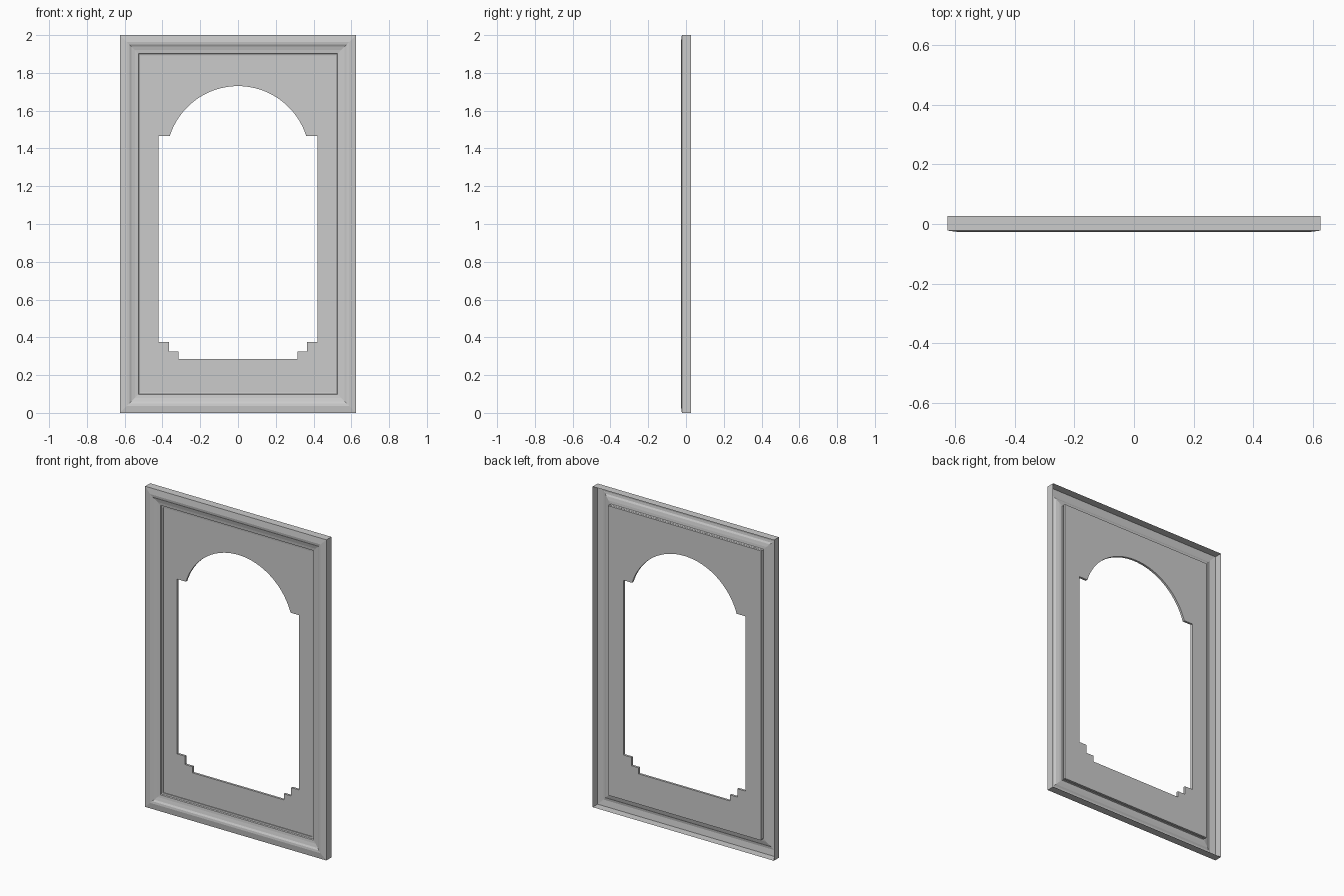
import bpy, bmesh, math

if "Cube" in bpy.data.objects:
    bpy.data.objects.remove(bpy.data.objects["Cube"])

W, H = 0.625, 2.0        # half width and height of the frame

# Moulding cross-section: (distance in from outer edge, y), open at the back
profile = [(0, 0.027), (0, -0.022), (0.037, -0.027), (0.05, -0.025),
           (0.06, -0.019), (0.08, -0.014), (0.097, -0.012),
           (0.1, -0.005), (0.11, -0.004), (0.11, 0.003)]


def moulding(name, a, b):
    """One mitred rail or stile between outer corners a and b (sx, sz)."""
    bm = bmesh.new()

    def ring(sx, sz):
        return [bm.verts.new((sx * (W - d), y, H / 2 + sz * (H / 2 - d)))
                for d, y in profile]
    r0, r1 = ring(*a), ring(*b)
    for i in range(len(profile) - 1):
        bm.faces.new((r0[i], r0[i + 1], r1[i + 1], r1[i]))
    me = bpy.data.meshes.new(name)
    bm.to_mesh(me)
    bm.free()
    ob = bpy.data.objects.new(name, me)
    bpy.context.collection.objects.link(ob)
    return ob


# Four mitred sides of the frame
moulding("bottom_rail", (-1, -1), (1, -1))
moulding("right_stile", (1, -1), (1, 1))
moulding("top_rail", (1, 1), (-1, 1))
moulding("left_stile", (-1, 1), (-1, -1))

# Opening outline: right half of steps and arch, mirrored to the left
steps = [(0.315, 0.286), (0.315, 0.324), (0.366, 0.324),
         (0.366, 0.376), (0.421, 0.376), (0.421, 1.466)]
half, base, top = 0.361, 1.466, 1.73
rise = top - base
r = (half ** 2 + rise ** 2) / (2 * rise)
cz = top - r
a0 = math.atan2(base - cz, half)
n = 40
arch = []
for i in range(n + 1):
    t = a0 + (math.pi - 2 * a0) * i / n
    arch.append((r * math.cos(t), cz + r * math.sin(t)))
opening = steps + arch + [(-x, z) for x, z in reversed(steps)]

# Panel tucked behind the moulding lip
e = 0.097
outer = [(-W + e, e), (W - e, e), (W - e, H - e), (-W + e, H - e)]
cu = bpy.data.curves.new("panel", 'CURVE')
cu.dimensions = '2D'
cu.fill_mode = 'BOTH'
cu.extrude = 0.007
for pts in (outer, opening):
    sp = cu.splines.new('POLY')
    sp.points.add(len(pts) - 1)
    for p, (x, z) in zip(sp.points, pts):
        p.co = (x, z, 0, 1)
    sp.use_cyclic_u = True
panel = bpy.data.objects.new("panel", cu)
panel.rotation_euler = (math.pi / 2, 0, 0)
panel.location.y = 0.009
bpy.context.collection.objects.link(panel)
bpy.context.view_layer.objects.active = panel
panel.select_set(True)
bpy.ops.object.convert(target='MESH')
panel = bpy.context.view_layer.objects.active
for p in panel.data.polygons:
    p.use_smooth = False
